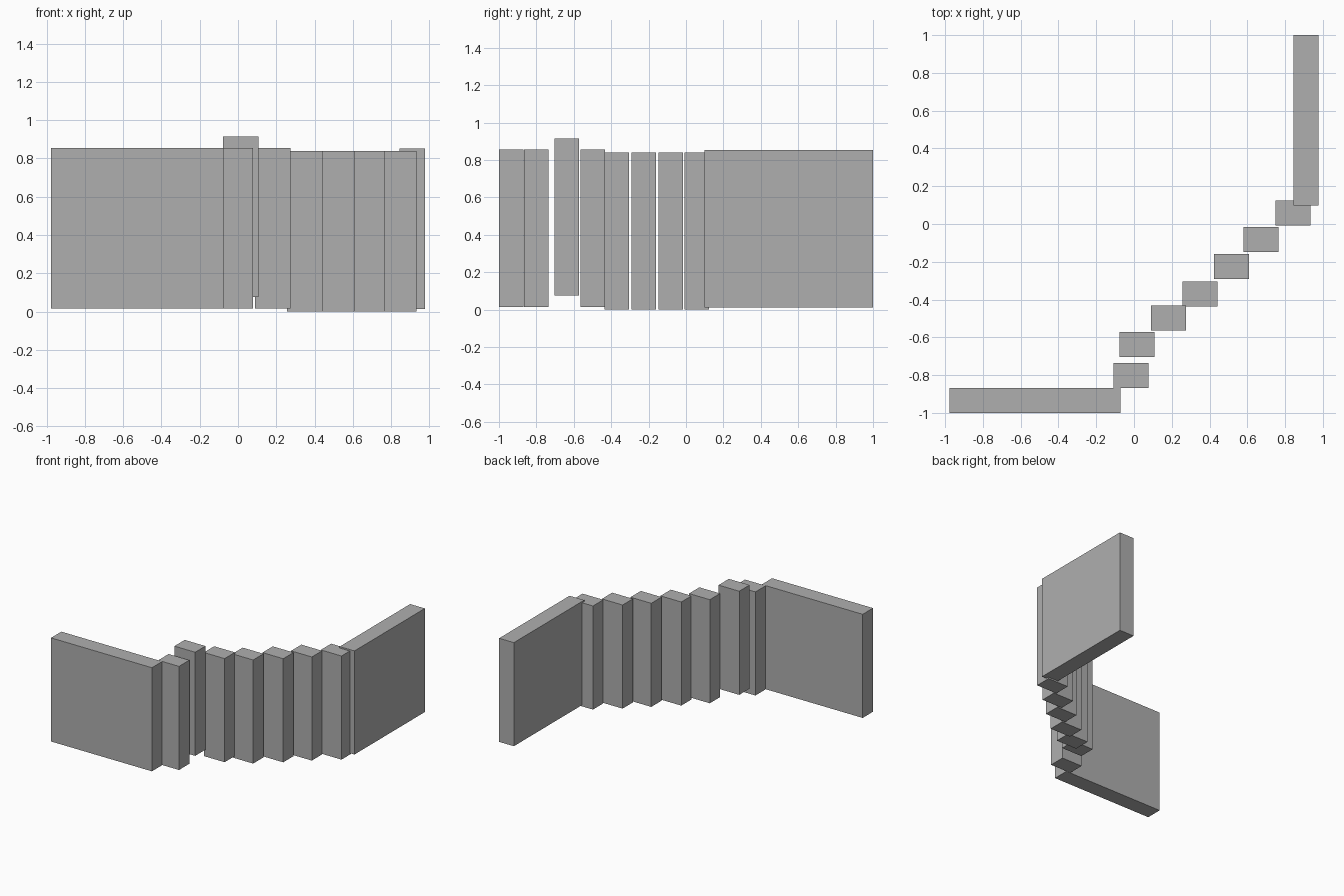
import bpy

if "Cube" in bpy.data.objects:
    bpy.data.objects.remove(bpy.data.objects["Cube"])

# dark grey finish shared by every panel
grey = bpy.data.materials.new("dark_grey")
grey.diffuse_color = (0.43, 0.43, 0.43, 1)
grey.use_nodes = True
grey.node_tree.nodes["Principled BSDF"].inputs["Base Color"].default_value = grey.diffuse_color


def panel(name, x, y, z, size):
    """Box given by its minimum corner and its size."""
    bpy.ops.mesh.primitive_cube_add(
        size=1, location=(x + size[0] / 2, y + size[1] / 2, z + size[2] / 2))
    ob = bpy.context.object
    ob.name = name
    ob.scale = size
    bpy.ops.object.transform_apply(location=False, rotation=False, scale=True)
    ob.data.materials.append(grey)
    return ob


HEIGHT = 0.84
THICK = 0.132

# long end walls
panel("front_wall", -0.977, -1.0, 0.015, (0.905, THICK, HEIGHT))
panel("side_wall", 0.844, 0.098, 0.012, (THICK, 0.902, HEIGHT))

# stepped row of narrow panels joining the walls: minimum corners
steps = [
    (-0.108, -0.867, 0.015),
    (-0.078, -0.703, 0.075),   # raised panel
    (0.089, -0.564, 0.015),
    (0.256, -0.437, 0.0),
    (0.424, -0.292, 0.0),
    (0.579, -0.147, 0.0),
    (0.748, -0.008, 0.0),
]
for i, corner in enumerate(steps):
    panel(f"step_panel_{i + 1}", *corner, (0.186, THICK, HEIGHT))
